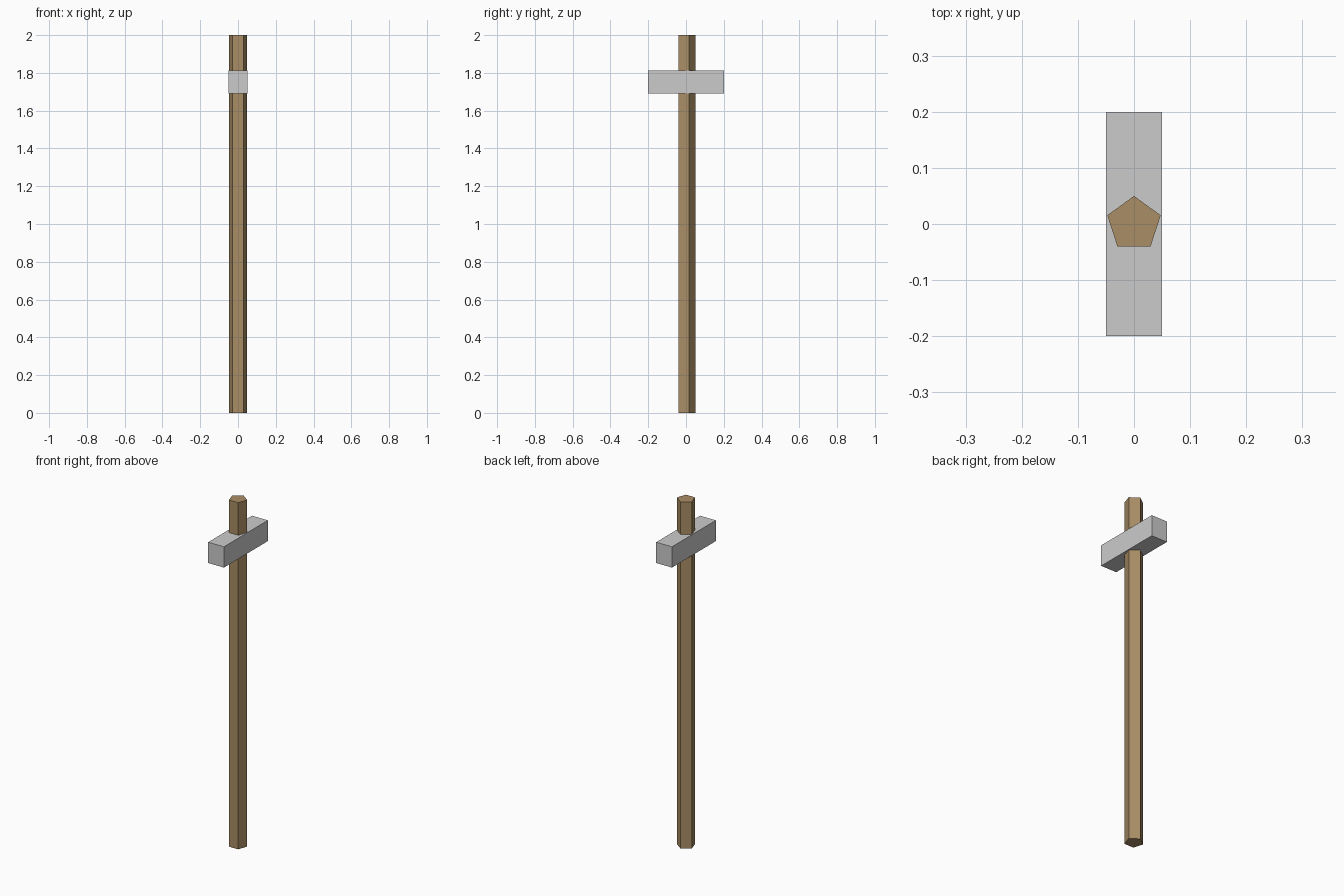
import bpy

if "Cube" in bpy.data.objects:
    bpy.data.objects.remove(bpy.data.objects["Cube"])

# Five-sided wooden handle
bpy.ops.mesh.primitive_cylinder_add(vertices=5, radius=0.05, depth=2, location=(0, 0, 1))
handle = bpy.context.object
handle.name = "handle"
wood = bpy.data.materials.new("wood")
wood.diffuse_color = (0.40, 0.27, 0.13, 1)
wood.use_nodes = True
wood.node_tree.nodes["Principled BSDF"].inputs["Base Color"].default_value = wood.diffuse_color
handle.data.materials.append(wood)

# Rectangular hammer head, with the handle passing through it
bpy.ops.mesh.primitive_cube_add(size=1, location=(0, 0, 1.752))
head = bpy.context.object
head.name = "head"
head.scale = (0.1, 0.4, 0.12)
bpy.ops.object.transform_apply(location=False, rotation=False, scale=True)
